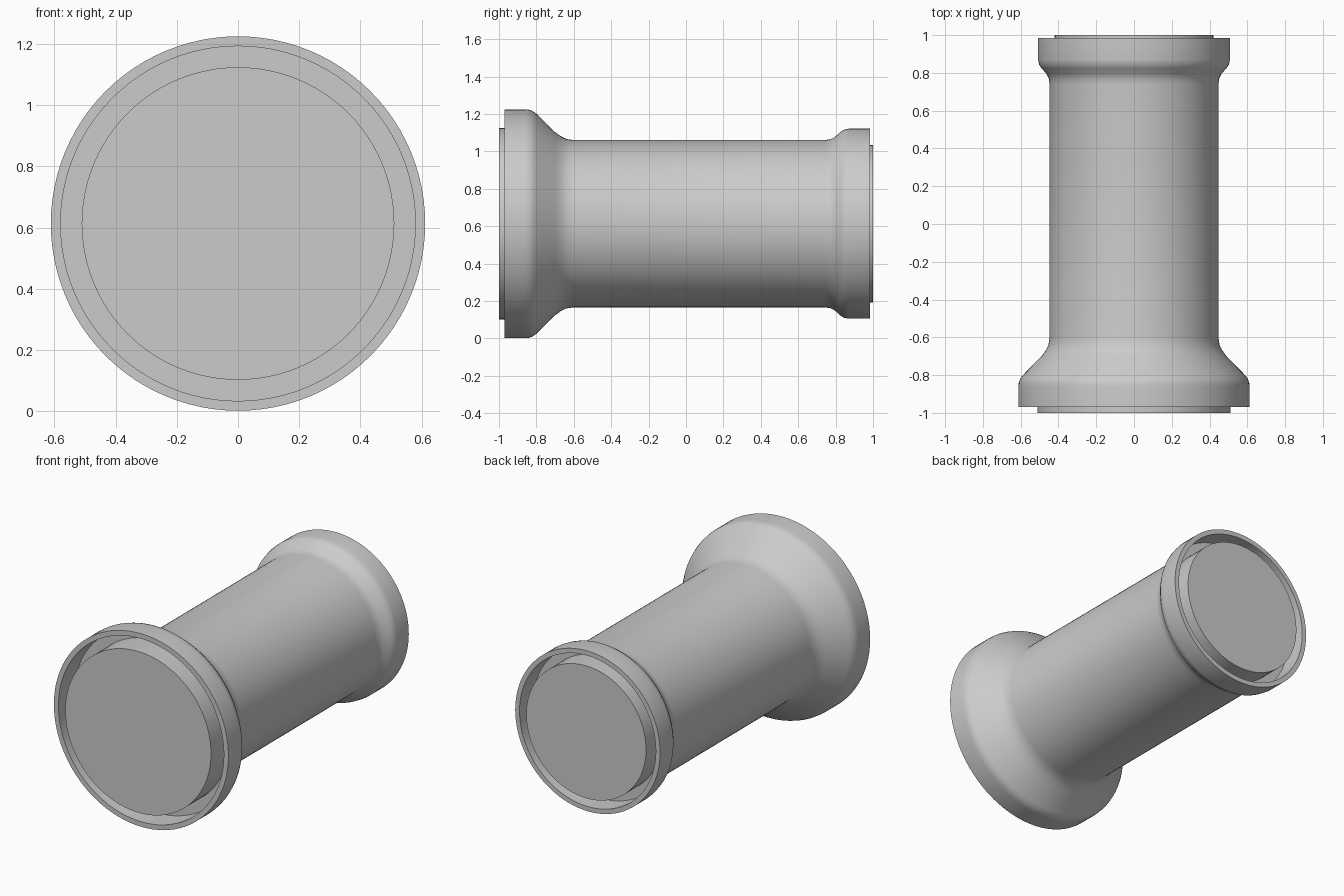
import bpy
import bmesh
import math

SIDES = 96
AXIS_HEIGHT = 0.613

cube = bpy.data.objects.get("Cube")
if cube:
    bpy.data.objects.remove(cube, do_unlink=True)

# Plain grey finish
grey = bpy.data.materials.new("light grey")
grey.use_nodes = True
colour = (0.6, 0.6, 0.6, 1)
grey.diffuse_color = colour
grey.node_tree.nodes["Principled BSDF"].inputs["Base Color"].default_value = colour


def lathe(name, profile):
    """Spin (radius, y) points around the lengthwise axis."""
    bm = bmesh.new()
    verts = [bm.verts.new((r, y, 0)) for r, y in profile]
    edges = [bm.edges.new(pair) for pair in zip(verts, verts[1:])]
    bmesh.ops.spin(bm, geom=verts + edges, cent=(0, 0, 0), axis=(0, 1, 0),
                   angle=math.tau, steps=SIDES, use_merge=True)
    bmesh.ops.remove_doubles(bm, verts=bm.verts, dist=0.0001)
    bmesh.ops.recalc_face_normals(bm, faces=bm.faces)
    mesh = bpy.data.meshes.new(name)
    bm.to_mesh(mesh)
    bm.free()
    mesh.materials.append(grey)
    obj = bpy.data.objects.new(name, mesh)
    bpy.context.collection.objects.link(obj)
    obj.location.z = AXIS_HEIGHT
    bpy.ops.object.select_all(action='DESELECT')
    obj.select_set(True)
    bpy.context.view_layer.objects.active = obj
    bpy.ops.object.shade_smooth_by_angle(angle=math.radians(35))
    return obj


# Pipe with a wide bell at the front and a small bell at the back
lathe("flared_pipe", [
    (0, -0.82), (0.58, -0.82), (0.58, -0.97), (0.612, -0.97),
    (0.612, -0.86), (0.61, -0.84), (0.603, -0.82), (0.588, -0.8),
    (0.49, -0.70), (0.468, -0.67), (0.453, -0.64), (0.447, -0.6),
    (0.447, 0.74), (0.451, 0.77), (0.463, 0.795), (0.49, 0.825),
    (0.503, 0.845), (0.508, 0.87), (0.508, 0.985), (0.478, 0.985),
    (0.478, 0.85), (0, 0.85)])

# Solid cores standing slightly proud of each bell
for name, radius, inner, outer in (("front_core", 0.511, -0.82, -1.0),
                                   ("back_core", 0.42, 0.85, 1.0)):
    lathe(name, [(0, inner), (radius, inner), (radius, outer), (0, outer)])
